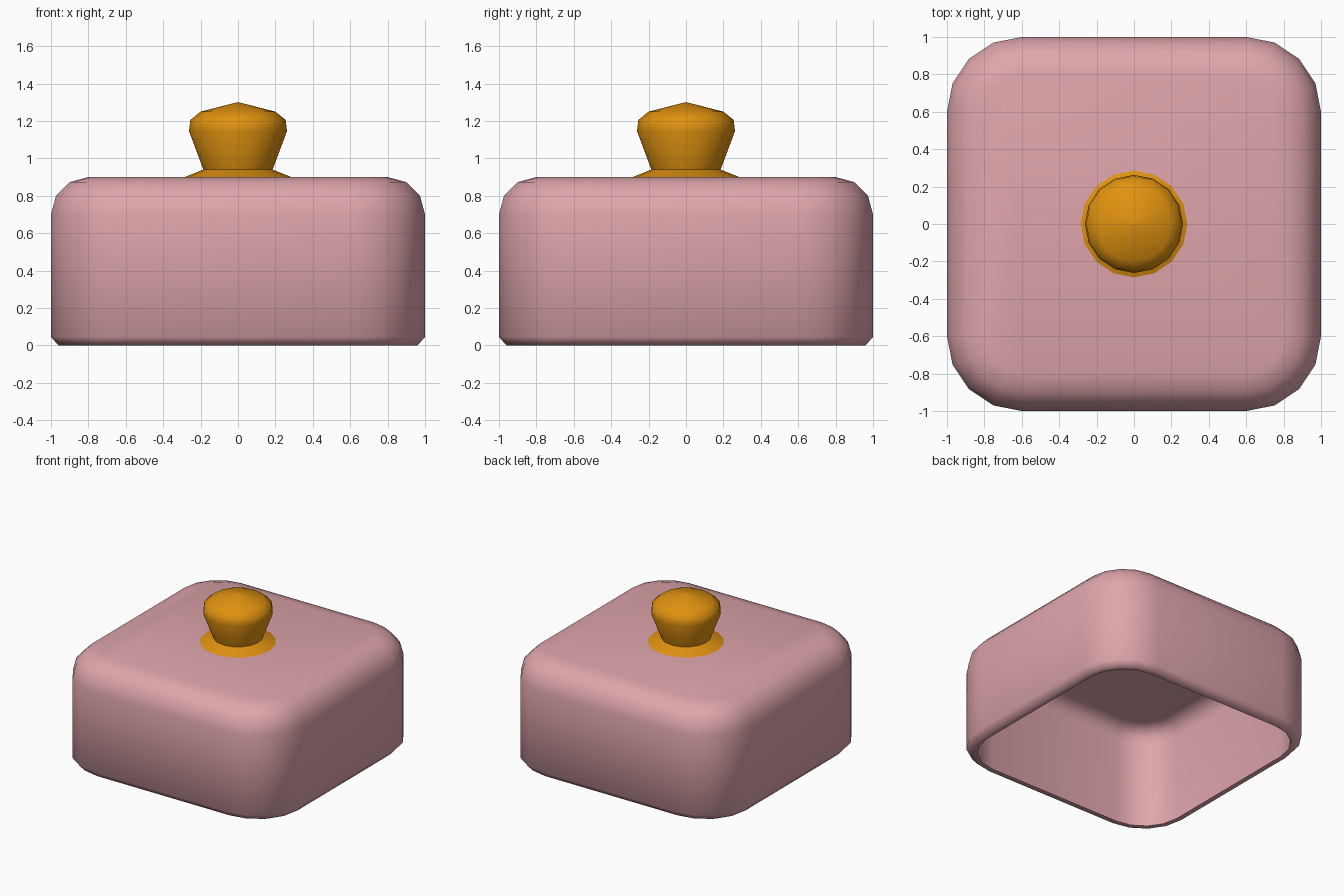
import bpy, bmesh, math

if "Cube" in bpy.data.objects:
    bpy.data.objects.remove(bpy.data.objects["Cube"])


def material(name, rgb):
    m = bpy.data.materials.new(name)
    m.diffuse_color = (*rgb, 1)
    m.use_nodes = True
    m.node_tree.nodes["Principled BSDF"].inputs["Base Color"].default_value = m.diffuse_color
    return m


def loft(name, rings, mat, angle, cap_start=True, cap_end=True):
    """Skin a list of equally long vertex rings, optionally capping the ends."""
    bm = bmesh.new()
    vs = [[bm.verts.new(p) for p in ring] for ring in rings]
    n = len(vs[0])
    for a, b in zip(vs, vs[1:]):
        for i in range(n):
            j = (i + 1) % n
            bm.faces.new((a[i], a[j], b[j], b[i]))
    if cap_start:
        bm.faces.new(vs[0][::-1])
    if cap_end:
        bm.faces.new(vs[-1])
    bmesh.ops.recalc_face_normals(bm, faces=bm.faces)
    me = bpy.data.meshes.new(name)
    bm.to_mesh(me)
    bm.free()
    me.materials.append(mat)
    ob = bpy.data.objects.new(name, me)
    bpy.context.collection.objects.link(ob)
    bpy.ops.object.select_all(action='DESELECT')
    ob.select_set(True)
    bpy.context.view_layer.objects.active = ob
    bpy.ops.object.shade_smooth_by_angle(angle=math.radians(angle))
    return ob


def rounded_square(half, z, core=0.6, seg=4):
    """Rounded square whose corner arcs are centred on the core square."""
    r, pts = half - core, []
    for q, (sx, sy) in enumerate(((1, 1), (-1, 1), (-1, -1), (1, -1))):
        for k in range(seg + 1):
            a = math.pi / 2 * (q + k / seg)
            pts.append((sx * core + r * math.cos(a), sy * core + r * math.sin(a), z))
    return pts


def circle(r, z, n=16):
    return [(r * math.cos(2 * math.pi * i / n), r * math.sin(2 * math.pi * i / n), z)
            for i in range(n)]


pink = material("dusty pink", (0.73, 0.376, 0.407))
orange = material("amber orange", (0.745, 0.287, 0.005))

# Hollow lid: outer top fillet, side, chamfered rim, inner wall, inner fillet
profile = [(0.8, 0.9), (0.9, 0.873), (0.973, 0.8), (1.0, 0.7),
           (1.0, 0.045), (0.96, 0.0), (0.92, 0.0),
           (0.92, 0.7), (0.904, 0.76), (0.86, 0.804), (0.8, 0.82)]
loft("lid_shell", [rounded_square(h, z) for h, z in profile], pink, 89)

# Knob: flared foot, neck, rounded cap with a low point on top
knob = [(0.285, 0.9), (0.185, 0.94), (0.262, 1.145), (0.255, 1.205),
        (0.2, 1.25), (0.002, 1.3)]
loft("knob", [circle(r, z) for r, z in knob], orange, 50, cap_start=False)
